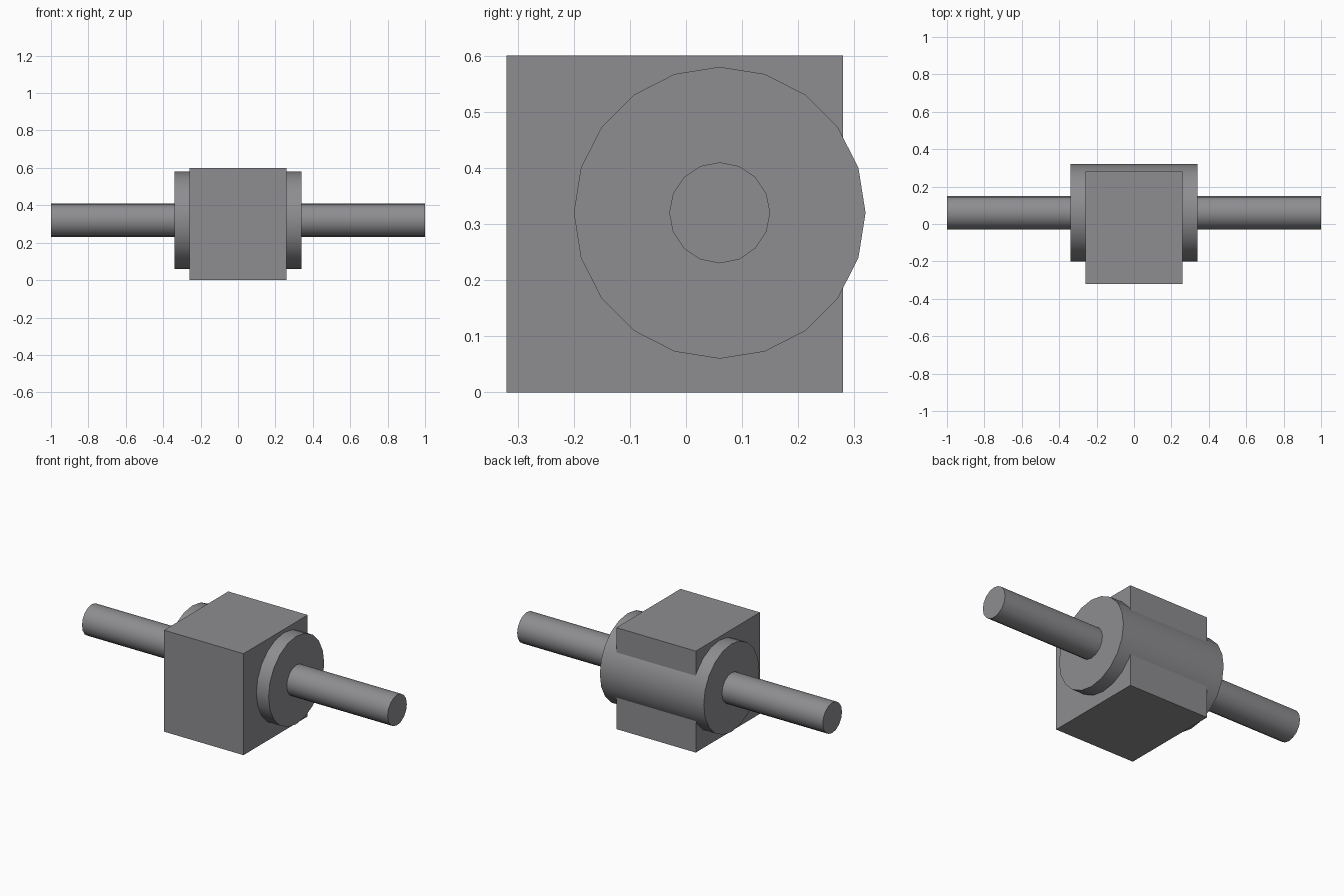
import bpy, math

if "Cube" in bpy.data.objects:
    bpy.data.objects.remove(bpy.data.objects["Cube"])

# One flat grey for the whole model
grey = bpy.data.materials.new("mid grey")
grey.diffuse_color = (0.27, 0.265, 0.28, 1)
grey.use_nodes = True
grey.node_tree.nodes["Principled BSDF"].inputs["Base Color"].default_value = grey.diffuse_color

AXIS_Y, AXIS_Z = 0.06, 0.32


def finish(name):
    ob = bpy.context.object
    ob.name = name
    ob.data.materials.append(grey)
    return ob


def drum(name, radius, half_length, sides):
    """Smooth-sided cylinder lying along x on the shared axis."""
    bpy.ops.mesh.primitive_cylinder_add(
        vertices=sides, radius=radius, depth=2 * half_length,
        location=(0, AXIS_Y, AXIS_Z), rotation=(0, math.pi / 2, 0))
    finish(name)
    bpy.ops.object.transform_apply(location=False, rotation=True, scale=True)
    bpy.ops.object.shade_smooth_by_angle(angle=math.radians(30))


# Square housing block
bpy.ops.mesh.primitive_cube_add(size=1, location=(0, -0.02, 0.3))
bpy.context.object.scale = (0.52, 0.6, 0.6)
bpy.ops.object.transform_apply(location=False, rotation=False, scale=True)
finish("housing_block")

# Wide drum poking out of the block, and the long thin shaft through it
drum("drum", 0.26, 0.34, 20)
drum("shaft", 0.09, 1.0, 16)
